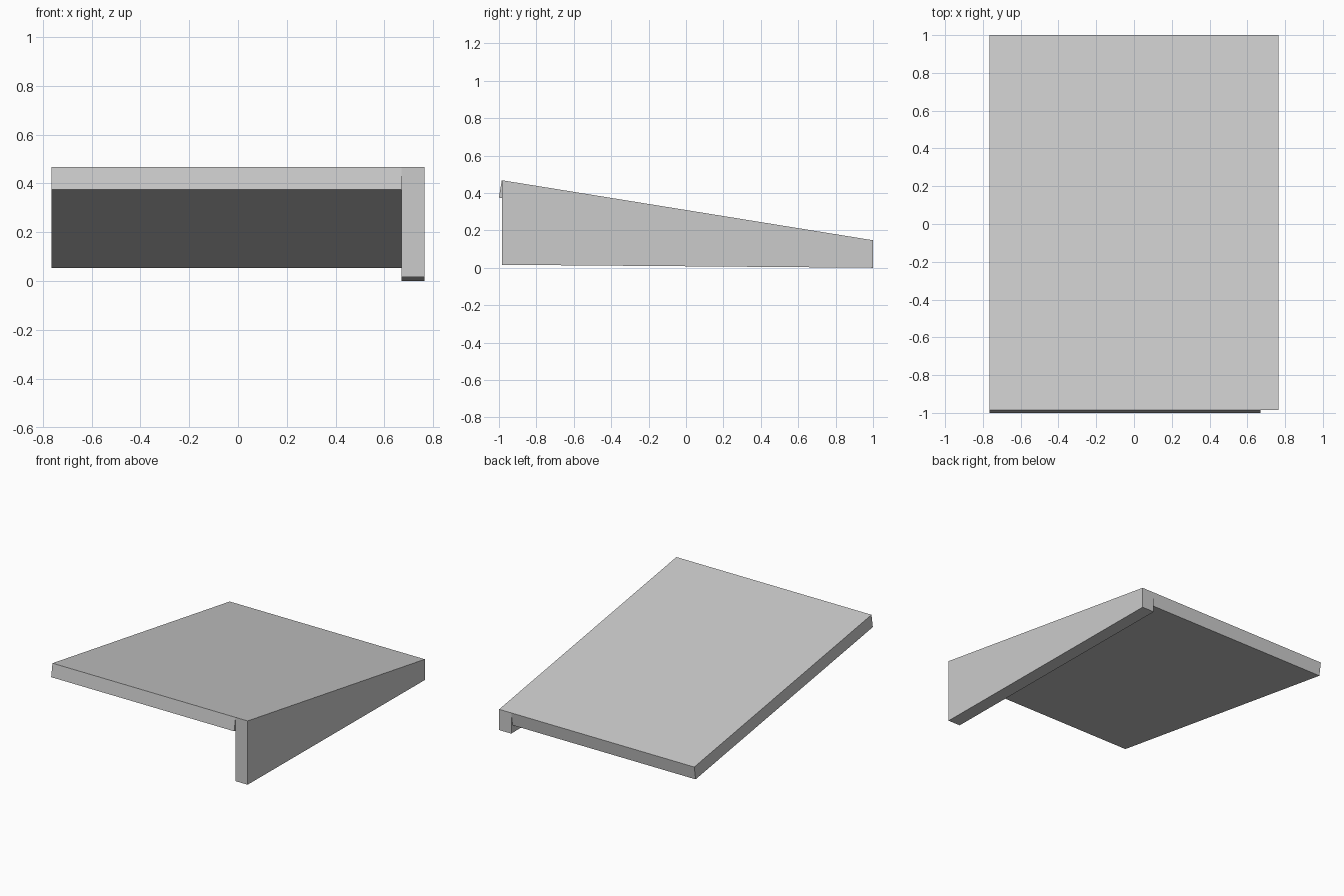
import bpy

cube = bpy.data.objects.get("Cube")
if cube:
    bpy.data.objects.remove(cube, do_unlink=True)

# Single light grey
grey = bpy.data.materials.new("light_grey")
grey.use_nodes = True
grey.diffuse_color = (0.6, 0.6, 0.6, 1)
grey.node_tree.nodes["Principled BSDF"].inputs["Base Color"].default_value = grey.diffuse_color


def extrude_profile(name, profile, x0, x1):
    """Solid made by sweeping a (y, z) outline from x0 to x1."""
    n = len(profile)
    verts = [(x, y, z) for x in (x0, x1) for y, z in profile]
    faces = [tuple(reversed(range(n))), tuple(range(n, 2 * n))]
    faces += [(i, (i + 1) % n, (i + 1) % n + n, i + n) for i in range(n)]
    mesh = bpy.data.meshes.new(name)
    mesh.from_pydata(verts, [], faces)
    mesh.materials.append(grey)
    mesh.update()
    obj = bpy.data.objects.new(name, mesh)
    bpy.context.collection.objects.link(obj)
    return obj


LEFT, JOINT, RIGHT = -0.765, 0.67, 0.765
TOP_FRONT, TOP_BACK = (-0.985, 0.468), (1.0, 0.147)

# Sloping slab, its ends square to the slope
extrude_profile("sloping_slab",
                [(-1.0, 0.375), (0.985, 0.054), TOP_BACK, TOP_FRONT],
                LEFT, JOINT)

# Deep side panel with upright ends
extrude_profile("side_panel",
                [(-0.985, 0.016), (1.0, 0.0), TOP_BACK, TOP_FRONT],
                JOINT, RIGHT)
